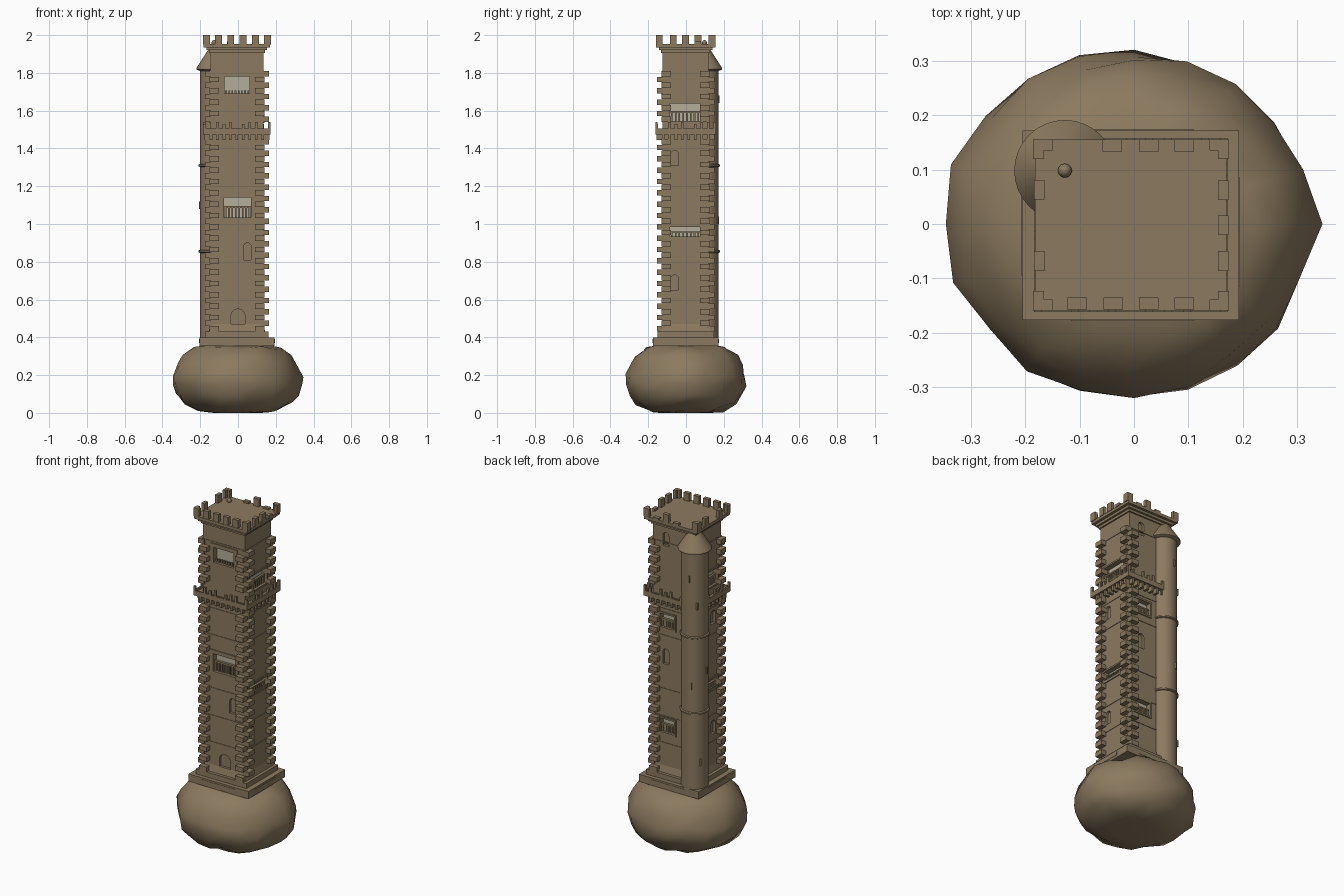
import bpy, bmesh, math, random
from mathutils import Vector

if "Cube" in bpy.data.objects:
    bpy.data.objects.remove(bpy.data.objects["Cube"])

random.seed(4)
CX, CY, HX, HY = -0.006, -0.002, 0.14, 0.122      # tower centre and half widths
TX, TY, TR = -0.127, 0.098, 0.075                 # stair turret centre and radius
SIDES = {"front": (0, -1), "right": (1, 0), "back": (0, 1), "left": (-1, 0)}


def material(name, rgb):
    m = bpy.data.materials.new(name)
    m.diffuse_color = (*rgb, 1)
    m.use_nodes = True
    m.node_tree.nodes["Principled BSDF"].inputs["Base Color"].default_value = m.diffuse_color
    return m


STONE = material("stone", (0.262, 0.195, 0.115))
PALE = material("pale stone", (0.46, 0.42, 0.32))


def finish(bm, name, mat=STONE, smooth=None):
    bmesh.ops.recalc_face_normals(bm, faces=bm.faces)
    me = bpy.data.meshes.new(name)
    bm.to_mesh(me)
    bm.free()
    me.materials.append(mat)
    ob = bpy.data.objects.new(name, me)
    bpy.context.collection.objects.link(ob)
    if smooth:
        bpy.ops.object.select_all(action="DESELECT")
        ob.select_set(True)
        bpy.context.view_layer.objects.active = ob
        bpy.ops.object.shade_smooth_by_angle(angle=math.radians(smooth))
    return ob


def loft(bm, rings):
    """Skin a list of point rings and cap both ends."""
    vs = [[bm.verts.new(p) for p in r] for r in rings]
    n = len(vs[0])
    for a, b in zip(vs, vs[1:]):
        for i in range(n):
            bm.faces.new((a[i], a[(i + 1) % n], b[(i + 1) % n], b[i]))
    bm.faces.new(vs[0])
    bm.faces.new(vs[-1])


def box(bm, x0, x1, y0, y1, z0, z1):
    loft(bm, [[(x0, y0, z), (x1, y0, z), (x1, y1, z), (x0, y1, z)] for z in (z0, z1)])


def tier(bm, hx, hy, z0, z1, hx1=None, hy1=None):
    """Rectangular storey block, optionally tapered."""
    ring = lambda a, b, z: [(CX + s * a, CY + t * b, z) for s, t in ((-1, -1), (1, -1), (1, 1), (-1, 1))]
    loft(bm, [ring(hx, hy, z0), ring(hx1 or hx, hy1 or hy, z1)])


def prism(bm, side, pts, d0, d1):
    """Extrude a (u, z) outline on a wall from depth d0 to d1, outward positive."""
    nx, ny = SIDES[side]
    def at(u, z, d):
        return (CX + nx * (HX + d), u, z) if nx else (u, CY + ny * (HY + d), z)
    loft(bm, [[at(u, z, d) for u, z in pts] for d in (d0, d1)])


def panel(bm, side, u0, u1, z0, z1, d0, d1):
    prism(bm, side, [(u0, z0), (u1, z0), (u1, z1), (u0, z1)], d0, d1)


def arch(u, w, z0, z1):
    r = w / 2
    return [(u - r, z0), (u + r, z0)] + [
        (u + r * math.cos(a), z1 - r + r * math.sin(a)) for a in (i * math.pi / 8 for i in range(9))]


def lathe(bm, profile, n=32):
    loft(bm, [[(TX + r * math.cos(k * math.tau / n), TY + r * math.sin(k * math.tau / n), z)
               for k in range(n)] for r, z in profile])


# Lumpy rock: outline by angle times profile by height
OUTLINE = [.342, .322, .318, .315, .31, .32, .326, .33, .337, .35, .343, .348, .325, .332, .322, .317, .32, .322, .327, .318]
PROFILE = [(.38, 0), (.62, .012), (.85, .05), (.96, .1), (1, .15), (.99, .2), (.93, .26), (.84, .305), (.68, .342), (.42, .362)]
bm = bmesh.new()
rings = []
for f, z in PROFILE:
    ring = []
    for k, r in enumerate(OUTLINE):
        a = k * math.tau / 20
        j = 1 if f == 1 else 1 + random.uniform(-.035, .025)
        ring.append((r * f * j * math.cos(a), r * f * j * math.sin(a),
                     z if z in (0, .362) else z + random.uniform(-.012, .012)))
    rings.append(ring)
loft(bm, rings)
finish(bm, "rock", smooth=40)

# Stepped plinth with battered skirt
bm = bmesh.new()
tier(bm, .199, .174, .355, .40)
tier(bm, .168, .15, .40, .43)
tier(bm, .15, .132, .43, .47, HX, HY)
for side, d in (("front", .054), ("back", .054), ("left", .061), ("right", .061)):
    panel(bm, side, -.115 if side != "left" else -.095, .11 if side in ("front", "back") else .085, .37, .39, 0, d)
finish(bm, "plinth")

# Openings: (side, u0, u1, z0, z1) windows and (side, u, width, z0, z1) arches
WINDOWS = [("front", -.072, .062, 1.69, 1.78), ("front", -.075, .07, 1.035, 1.14),
           ("right", -.085, .075, 1.545, 1.637), ("right", -.085, .075, .925, .985),
           ("back", -.01, .085, 1.30, 1.38), ("back", -.01, .085, .67, .75),
           ("left", -.085, .01, 1.545, 1.637), ("left", -.085, .01, .925, .985)]
ARCHES = [("front", 0, .075, .43, .55), ("front", .05, .038, .81, .90),
          ("right", -.06, .04, 1.31, 1.39), ("right", -.06, .04, .65, .73),
          ("back", .05, .04, 1.79, 1.87), ("back", .05, .04, 1.08, 1.17),
          ("left", -.05, .04, 1.31, 1.39), ("left", -.05, .04, .65, .73)]

# Tower walls with recessed openings
bm = bmesh.new()
tier(bm, HX, HY, .36, 1.93)
walls = finish(bm, "tower_walls")
bm = bmesh.new()
for w in WINDOWS:
    panel(bm, *w, -.03, .02)
for s, u, w, z0, z1 in ARCHES:
    prism(bm, s, arch(u, w, z0, z1), -.015, .02)
cutter = finish(bm, "opening_cutter")
cutter.hide_render = True
mod = walls.modifiers.new("openings", "BOOLEAN")
mod.object, mod.operation, mod.solver = cutter, "DIFFERENCE", "EXACT"
bpy.context.view_layer.objects.active = walls
bpy.ops.object.modifier_apply(modifier="openings")
bpy.data.objects.remove(cutter)

# Pale backs, balusters and frames in the windows
pale, bars, frames = bmesh.new(), bmesh.new(), bmesh.new()
for s, u0, u1, z0, z1 in WINDOWS:
    panel(pale, s, u0, u1, z0, z1, -.031, -.026)
    n = 8
    for i in range(n):
        u = u0 + (i + .5) * (u1 - u0) / n
        panel(bars, s, u - .0045, u + .0045, z0, z0 + (z1 - z0) * (.2 if z0 > 1.68 else .48), -.018, -.008)
    panel(bars, s, u0, u1, z0 + (z1 - z0) * .48, z0 + (z1 - z0) * .58, -.02, -.006) if z0 < 1.68 else None
    e = .022 if s == "front" else .01
    for a, b, c, d in ((u0 - e, u1 + e, z0 - e, z0), (u0 - e, u1 + e, z1, z1 + e),
                       (u0 - e, u0, z0, z1), (u1, u1 + e, z0, z1)):
        panel(frames, s, a, b, c, d, -.005, .006)
finish(pale, "window_backs", PALE)
finish(bars, "window_balusters")
finish(frames, "window_frames")

# Thin string courses
bm = bmesh.new()
for z in (.605, .765, .93, 1.25, 1.41, 1.81):
    for s, (nx, ny) in SIDES.items():
        c, h = (CY, HY) if nx else (CX, HX)
        panel(bm, s, c - h - .003, c + h + .003, z - .003, z + .003, -.005, .003)
finish(bm, "string_courses")

# Alternating corner quoins on the three corners without the turret
bm = bmesh.new()
for sx, sy in ((-1, -1), (1, -1), (1, 1)):
    for i in range(46):
        z = .43 + i * .03
        if 1.44 < z + .015 < 1.545:
            continue
        lx, ly = ((-.012, .03), (-.045, .006)) if i % 2 else ((-.045, .006), (-.012, .03))
        xs = sorted(CX + sx * (HX + d) for d in lx)
        ys = sorted(CY + sy * (HY + d) for d in ly)
        box(bm, *xs, *ys, z + .001, z + .029)
finish(bm, "corner_quoins")

# Gallery: corbels, slab, low rail and posts, stopping at the turret
bm = bmesh.new()
for s, (nx, ny) in SIDES.items():
    c, h, w = (CY, HY + .038, HX) if nx else (CX, HX + .038, HY)
    lo, hi = c - h, c + h
    if s == "back":
        lo = TX + .045
    if s == "left":
        hi = TY - .045
    panel(bm, s, lo, hi, 1.475, 1.492, -.002, .038)
    panel(bm, s, lo, hi, 1.492, 1.505, .028, .038)
    n = round((hi - lo - .012) / .033)
    for i in range(n + 1):
        u = lo + .007 + i * (hi - lo - .014) / n
        if abs(u - c) < h - .03:
            panel(bm, s, u - .007, u + .007, 1.445, 1.475, -.002, .032)
        if i in (0, n) or i % 4 != 1:
            panel(bm, s, u - .007, u + .007, 1.505, 1.54 if i % 3 else 1.53, .026, .038)
finish(bm, "gallery")

# Cornice and roof platform
bm = bmesh.new()
tier(bm, HX + .008, HY + .008, 1.905, 1.92)
tier(bm, .16, .142, 1.92, 1.935)
tier(bm, .176, .157, 1.935, 1.953)
finish(bm, "roof_platform")

# Battlements, a few worn down
bm = bmesh.new()
def merlon(x, y, wx, wy, top=2.0):
    box(bm, x - wx, x + wx, y - wy, y + wy, 1.95, top)
for x in (-.104, -.038, .027, .092):
    merlon(x, -.146, .018, .011)
for x, top in ((-.04, 1.965), (.027, 2.0), (.092, 1.962)):
    merlon(x, .144, .018, .011, top)
for y in (-.068, -.002):
    merlon(.164, y, .01, .018)
merlon(.164, .062, .01, .018, 1.968)
for y in (-.068, .063):
    merlon(-.174, y, .01, .018)
for sx, sy in ((-1, -1), (1, -1), (1, 1), (-1, 1)):
    x, y = -.0055 + sx * .162, -.002 + sy * .139
    merlon(x, y + sy * .008, .018, .01)
    merlon(x + sx * .008, y, .01, .0175, 1.9995)
finish(bm, "battlements")

# Round stair turret with ring bands, slits, cone roof and finial
bm = bmesh.new()
lathe(bm, [(TR, .36), (TR, 1.825)])
for z in (.855, 1.31):
    lathe(bm, [(TR, z - .008), (TR + .007, z - .004), (TR + .007, z + .004), (TR, z + .008)])
finish(bm, "stair_turret", smooth=30)
bm = bmesh.new()
for deg, z in ((135, 1.50), (110, 1.02), (150, .56), (185, 1.1), (100, 1.66)):
    a = math.radians(deg)
    x, y = TX + TR * math.cos(a), TY + TR * math.sin(a)
    box(bm, x - .005, x + .005, y - .005, y + .005, z - .02, z + .02)
finish(bm, "turret_slits")
bm = bmesh.new()
lathe(bm, [(TR, 1.81), (.093, 1.818), (.093, 1.826), (.012, 1.952)])
finish(bm, "turret_roof", smooth=30)
bm = bmesh.new()
lathe(bm, [(.006, 1.945), (.013, 1.955), (.013, 1.963), (.008, 1.971), (.003, 1.974)], 12)
finish(bm, "turret_finial", smooth=60)
